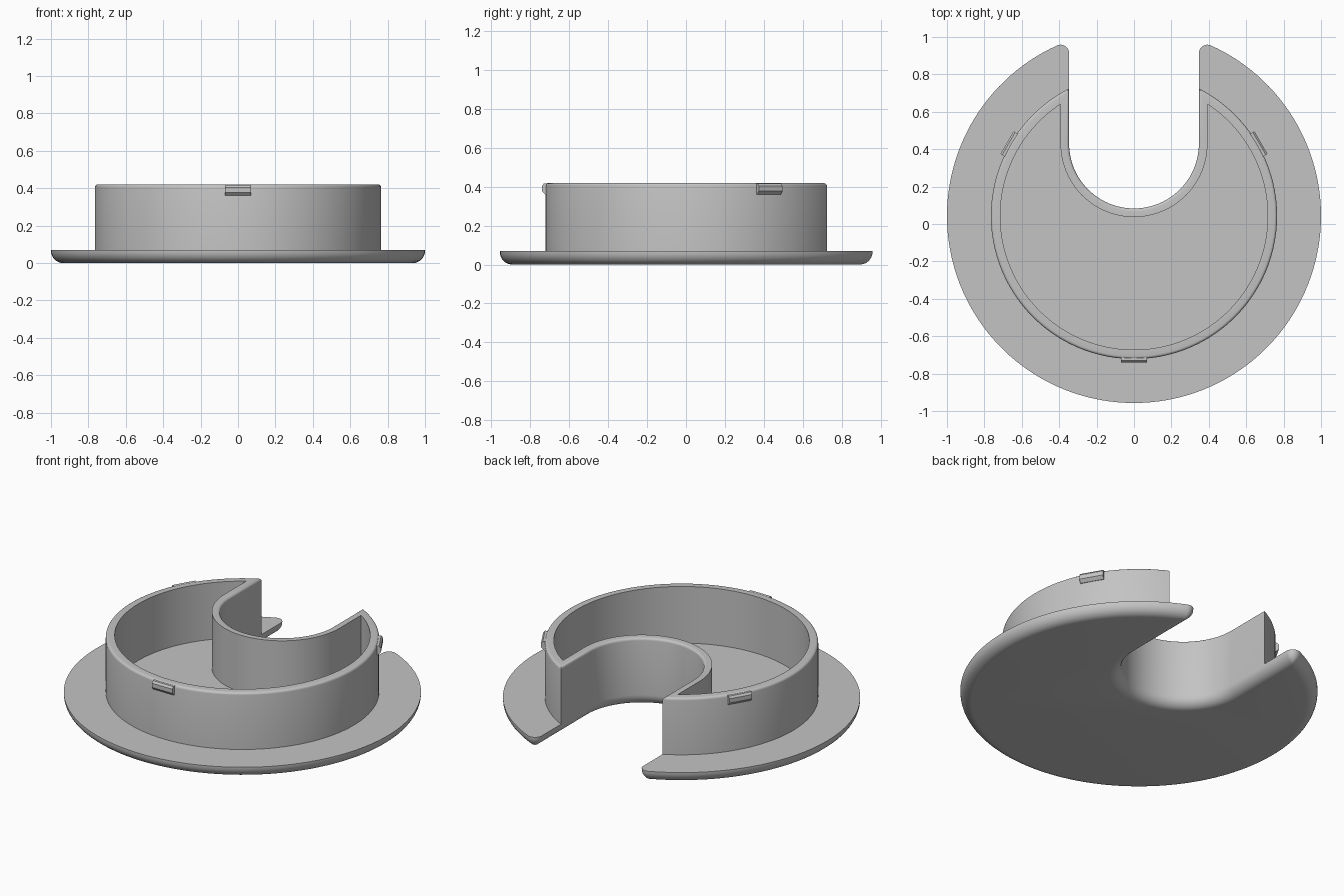
import bpy, bmesh
from math import sin, cos, pi, sqrt, atan2, radians
from mathutils import Matrix

if "Cube" in bpy.data.objects:
    bpy.data.objects.remove(bpy.data.objects["Cube"], do_unlink=True)

DISC_Y, SLOT_Y = 0.043, 0.43      # centres of the disc and of the slot's round end
PLATE_R, WALL_R, SLOT_W = 1.0, 0.765, 0.347
PLATE_TOP, RIM_TOP = 0.07, 0.42

grey = bpy.data.materials.new("grey plastic")
grey.use_nodes = True
grey.diffuse_color = (0.55, 0.55, 0.55, 1)
grey.node_tree.nodes["Principled BSDF"].inputs["Base Color"].default_value = grey.diffuse_color


def arc(cx, cy, r, a0, a1, n):
    return [(cx + r * cos(a0 + (a1 - a0) * i / n), cy + r * sin(a0 + (a1 - a0) * i / n))
            for i in range(n + 1)]


def outline(radius, slot, tip=0.0):
    """Disc with a U-shaped slot open to the back; tip rounds the two horns."""
    x = slot + tip
    y = sqrt((radius - tip) ** 2 - x ** 2)
    a = atan2(y, x)
    pts = arc(0, DISC_Y, radius, a, -pi - a, 128)
    pts += arc(-x, DISC_Y + y, tip, pi - a, 0, 8)
    pts += arc(0, SLOT_Y, slot, pi, 2 * pi, 48)
    pts += arc(x, DISC_Y + y, tip, pi, a, 8)
    return pts


def finish(bm, name):
    bmesh.ops.remove_doubles(bm, verts=bm.verts, dist=0.0001)
    bmesh.ops.recalc_face_normals(bm, faces=bm.faces)
    mesh = bpy.data.meshes.new(name)
    bm.to_mesh(mesh)
    bm.free()
    mesh.materials.append(grey)
    ob = bpy.data.objects.new(name, mesh)
    bpy.context.collection.objects.link(ob)
    bpy.ops.object.select_all(action="DESELECT")
    ob.select_set(True)
    bpy.context.view_layer.objects.active = ob
    bpy.ops.object.shade_smooth_by_angle(angle=radians(30))
    return ob


def loft(name, layers, caps):
    """Skin a stack of (outline, height) layers."""
    bm = bmesh.new()
    rings = [[bm.verts.new((x, y, z)) for x, y in pts] for pts, z in layers]
    for low, high in zip(rings, rings[1:]):
        for i in range(len(low)):
            j = (i + 1) % len(low)
            bm.faces.new((low[i], low[j], high[j], high[i]))
    if caps:
        bm.faces.new(rings[0])
        bm.faces.new(rings[-1])
    return finish(bm, name)


# Base plate, rounded along its whole lower edge
ROUND, STEPS = 0.065, 8
layers = []
for i in range(STEPS + 1):
    t = pi / 2 * i / STEPS
    d = ROUND * (1 - sin(t))
    layers.append((outline(PLATE_R - d, SLOT_W + d, max(0.045 - d, 0)), ROUND * (1 - cos(t))))
layers.append((outline(PLATE_R, SLOT_W, 0.045), PLATE_TOP))
loft("base_plate", layers, True)

# Hollow wall following the disc and the slot, with a softened outer rim
EDGE = 0.015
layers = [(outline(WALL_R, SLOT_W), PLATE_TOP)]
for i in range(5):
    t = pi / 2 * i / 4
    d = EDGE * (1 - cos(t))
    layers.append((outline(WALL_R - d, SLOT_W + d), RIM_TOP - EDGE + EDGE * sin(t)))
pocket = outline(0.715, 0.393)
layers += [(pocket, RIM_TOP), (pocket, PLATE_TOP)]
loft("wall", layers, False)

# Three snap clips spaced evenly round the rim
PROFILE = [(0.74, 0.36), (0.767, 0.36), (0.784, 0.378), (0.784, 0.404), (0.774, 0.416), (0.74, 0.416)]
for name, angle in (("front_clip", -90), ("left_clip", 30), ("right_clip", 150)):
    bm = bmesh.new()
    ends = [[bm.verts.new((r, s, z)) for r, z in PROFILE] for s in (-0.07, 0.07)]
    for i in range(len(PROFILE)):
        j = (i + 1) % len(PROFILE)
        bm.faces.new((ends[0][i], ends[0][j], ends[1][j], ends[1][i]))
    for end in ends:
        bm.faces.new(end)
    bm.transform(Matrix.Translation((0, DISC_Y, 0)) @ Matrix.Rotation(radians(angle), 4, "Z"))
    finish(bm, name)
